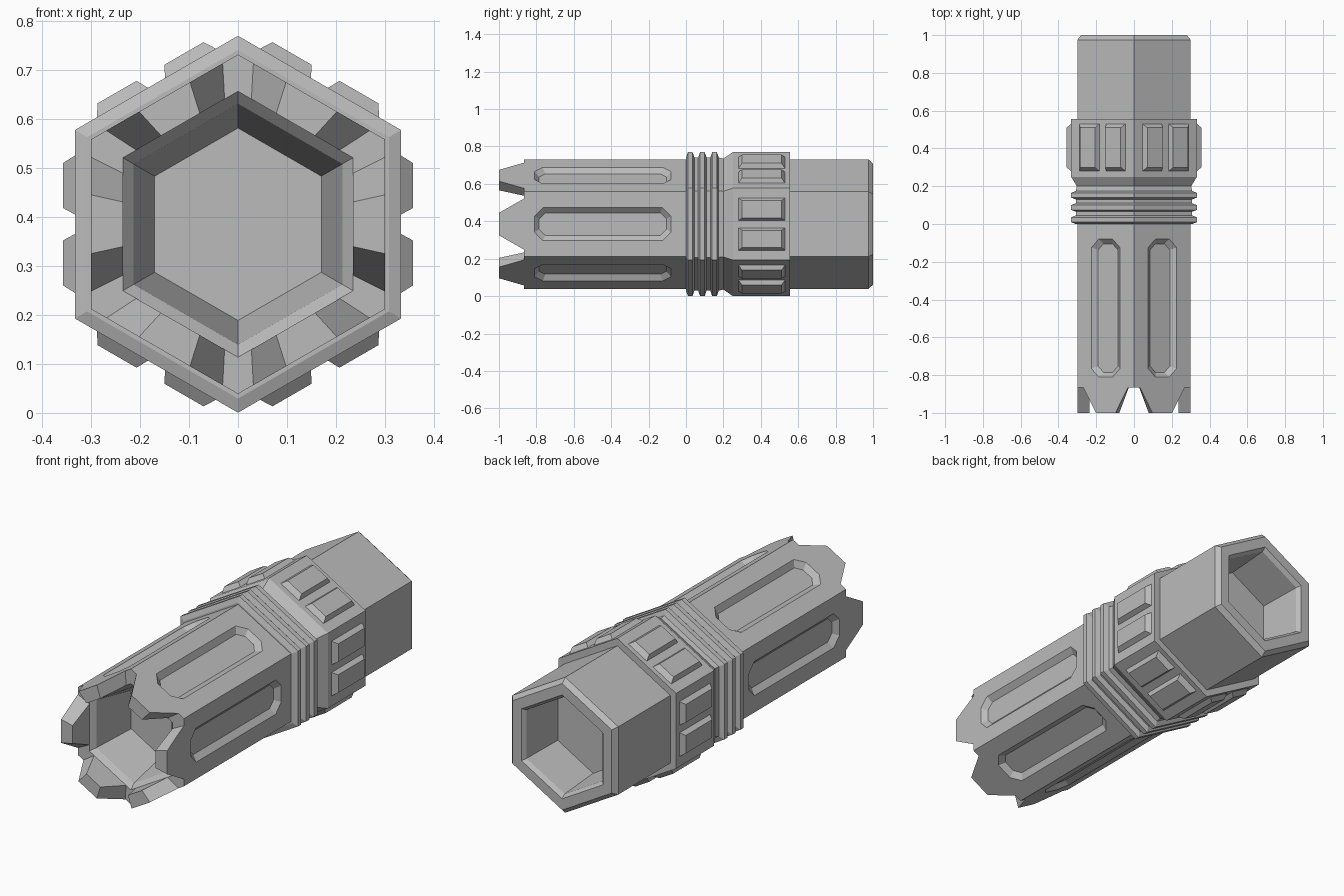
import bpy, bmesh, math
from mathutils import Vector

if "Cube" in bpy.data.objects:
    bpy.data.objects.remove(bpy.data.objects["Cube"], do_unlink=True)

CENTRE = 0.385
TAN30 = math.tan(math.radians(30))

metal = bpy.data.materials.new("grey metal")
metal.use_nodes = True
grey = (0.5, 0.5, 0.5, 1)
metal.diffuse_color = grey
metal.node_tree.nodes["Principled BSDF"].inputs["Base Color"].default_value = grey


def point(side, height, across, y):
    """Point on one of six sides: height from the axis, offset across the side."""
    a = math.radians(60 * side)
    n = Vector((math.cos(a), 0, math.sin(a)))
    t = Vector((-math.sin(a), 0, math.cos(a)))
    return n * height + t * across + Vector((0, y, CENTRE))


def face(bm, points):
    return bm.faces.new([bm.verts.new(p) for p in points])


def loft(bm, first, second):
    """Join two closed loops of points with quads."""
    for i in range(len(first)):
        j = (i + 1) % len(first)
        face(bm, [first[i], first[j], second[j], second[i]])


def finish(bm, name):
    bmesh.ops.remove_doubles(bm, verts=bm.verts, dist=0.0002)
    bmesh.ops.recalc_face_normals(bm, faces=bm.faces)
    mesh = bpy.data.meshes.new(name)
    bm.to_mesh(mesh)
    bm.free()
    mesh.materials.append(metal)
    obj = bpy.data.objects.new(name, mesh)
    bpy.context.collection.objects.link(obj)


def hexagon(height, y):
    return [point(s, height, height * TAN30, y) for s in range(6)]


def rect(side, height, low, high, y0, y1):
    return [point(side, height, t, y) for t, y in
            ((low, y0), (high, y0), (high, y1), (low, y1))]


def octagon(side, height, half, y0, y1, cut):
    h, k = half, half - cut
    outline = ((-k, y0), (k, y0), (h, y0 + cut), (h, y1 - cut),
               (k, y1), (-k, y1), (-h, y1 - cut), (-h, y0 + cut))
    return [point(side, height, t, y) for t, y in outline]


# Hexagonal body: front bore, ribs, collar, rear tube and rear socket
bm = bmesh.new()
front = [(0.17, -0.62), (0.213, -0.84), (0.235, -0.865), (0.30, -0.865)]
back = [(0.30, 0.0)]
for y in (0.0, 0.065, 0.13):
    back += [(0.308, y), (0.333, y + 0.01), (0.333, y + 0.035), (0.308, y + 0.045)]
back += [(0.303, 0.2), (0.333, 0.25), (0.333, 0.555), (0.30, 0.555), (0.30, 0.975),
         (0.28, 1.0), (0.23, 1.0), (0.215, 0.98), (0.20, 0.75)]
for profile in (front, back):
    for a, b in zip(profile, profile[1:]):
        loft(bm, hexagon(*a), hexagon(*b))
face(bm, hexagon(*front[0]))
face(bm, hexagon(*back[-1]))

# Recessed slot in each side of the front tube
for s in range(6):
    edge = 0.30 * TAN30
    panel = rect(s, 0.30, -edge, edge, -0.865, 0.0)
    rim = octagon(s, 0.30, 0.0875, -0.81, -0.08, 0.045)
    floor = octagon(s, 0.275, 0.06, -0.785, -0.105, 0.032)
    for i in range(4):
        j = (i + 1) % 4
        face(bm, [panel[i], panel[j], rim[2 * i + 1], rim[2 * i]])
        face(bm, [panel[j], rim[(2 * i + 2) % 8], rim[2 * i + 1]])
    loft(bm, rim, floor)
    face(bm, floor)
finish(bm, "hex_body")

# Six tapered prongs around the muzzle
bm = bmesh.new()
for s in range(6):
    loops = []
    for y, half in ((-0.865, 0.137), (-1.0, 0.06)):
        inner = half * 0.76
        loops.append([point(s, 0.30, -half, y), point(s, 0.30, half, y),
                      point(s, 0.235, inner, y), point(s, 0.235, -inner, y)])
    loft(bm, *loops)
    face(bm, loops[1])
finish(bm, "front_prongs")

# Two raised grip pads on each side of the collar
bm = bmesh.new()
for s in range(6):
    for sign in (-1, 1):
        base = rect(s, 0.333, sign * 0.02, sign * 0.14, 0.28, 0.53)
        top = rect(s, 0.357, sign * 0.033, sign * 0.125, 0.30, 0.51)
        loft(bm, base, top)
        face(bm, top)
finish(bm, "collar_pads")
